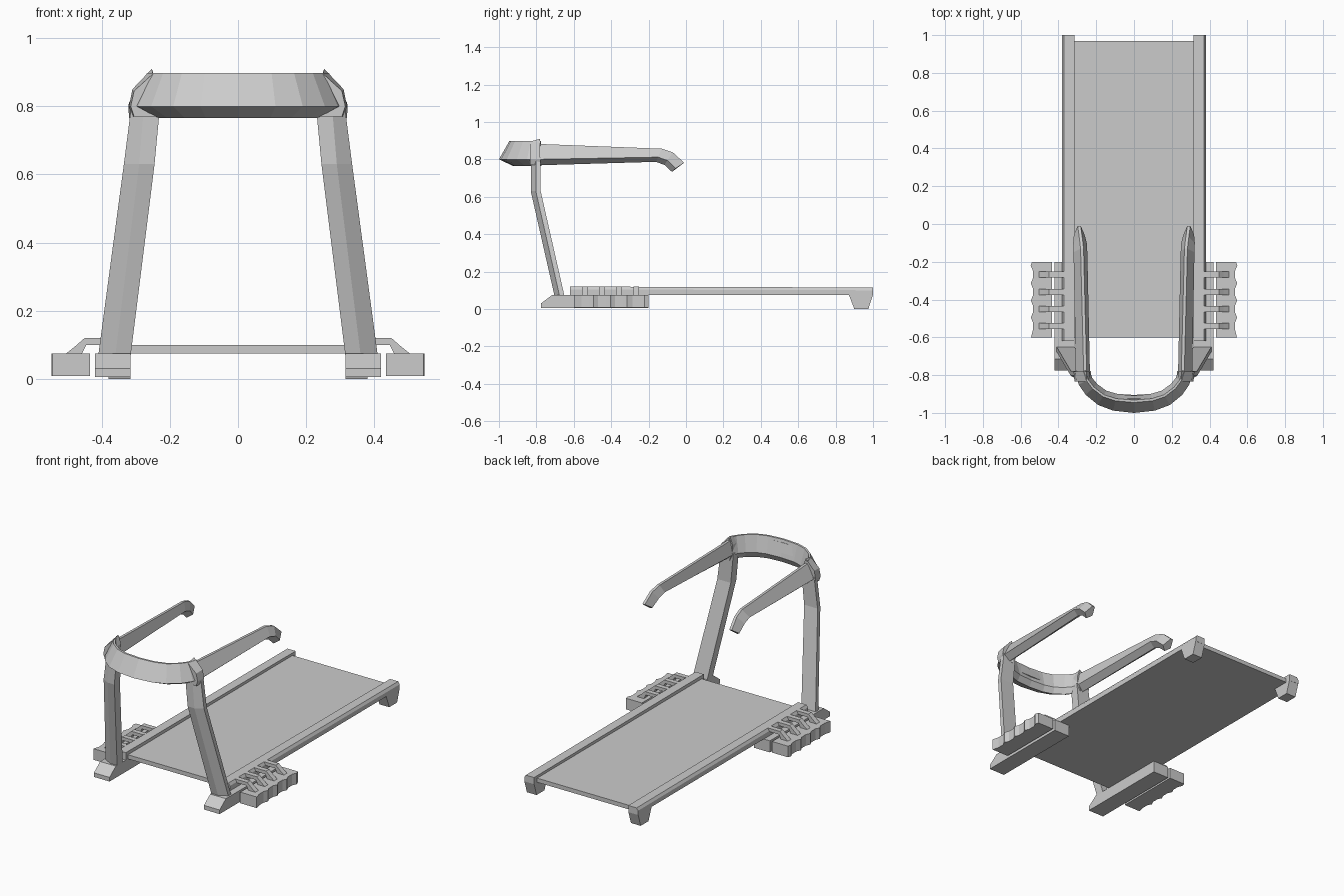
import bpy, bmesh
from mathutils import Vector


def loft(name, sections, mirror=True, open_start=False):
    """Skin a list of closed sections, cap the ends, mirror across x = 0."""
    bm = bmesh.new()
    rings = [[bm.verts.new(p) for p in s] for s in sections]
    n = len(rings[0])
    for a, b in zip(rings, rings[1:]):
        for i in range(n):
            j = (i + 1) % n
            bm.faces.new((a[i], a[j], b[j], b[i]))
    if not open_start:
        bm.faces.new(rings[0])
    bm.faces.new(rings[-1])
    bmesh.ops.recalc_face_normals(bm, faces=bm.faces)
    me = bpy.data.meshes.new(name)
    bm.to_mesh(me)
    bm.free()
    ob = bpy.data.objects.new(name, me)
    bpy.context.collection.objects.link(ob)
    if mirror:
        ob.modifiers.new("Mirror", 'MIRROR').merge_threshold = 0.0005
    return ob


def prism_y(name, xz, y0, y1):
    return loft(name, [[(x, y, z) for x, z in xz] for y in (y0, y1)])


def prism_x(name, yz, x0, x1, mirror=True):
    return loft(name, [[(x, y, z) for y, z in yz] for x in (x0, x1)], mirror)


# Running belt
prism_x("belt", [(-0.6, 0.075), (0.97, 0.075), (0.97, 0.1), (-0.6, 0.1)],
        -0.318, 0.318, mirror=False)

# Side rails, chamfered on the outer edge
rail = [(0.315, 0.075), (0.38, 0.075), (0.38, 0.105), (0.37, 0.12), (0.315, 0.12)]
loft("side_rail", [[(x, -0.62, z) for x, z in rail],
                   [(x, 1.0, z - 0.005 * (z > 0.08)) for x, z in rail]])

# Rear feet
prism_x("rear_foot", [(0.87, 0.078), (1.0, 0.078), (0.975, 0), (0.9, 0)], 0.315, 0.38)

# Front bases with sloped toe
prism_x("front_base", [(-0.775, 0.005), (-0.2, 0.005), (-0.2, 0.075),
                       (-0.715, 0.075), (-0.775, 0.03)], 0.315, 0.42)

# Scalloped outrigger blocks and the ribs that hold them
ribs = [-0.54, -0.45, -0.36, -0.267]
edge = [(0.435, -0.6), (0.545, -0.6)]
for c in ribs:
    edge += [(0.535, c - 0.02), (0.535, c + 0.02), (0.547, c + 0.045)]
edge += [(0.54, -0.2), (0.435, -0.2)]
loft("outrigger_block", [[(x, y, z) for x, y in edge] for z in (0.008, 0.075)])
for c in ribs:
    prism_y("outrigger_rib", [(0.37, 0.12), (0.45, 0.12), (0.475, 0.098), (0.51, 0.07),
                              (0.46, 0.07), (0.455, 0.08), (0.445, 0.1), (0.37, 0.1)],
            c - 0.015, c + 0.015)


# Uprights: five-sided post with a bend
def post(xi, xc, xo, y, z):
    return [(xi, y, z), (xc, y, z), (xo, y + 0.027, z),
            (xo, y + 0.053, z), (xi, y + 0.053, z)]


loft("upright", [post(0.315, 0.36, 0.41, -0.703, 0.07),
                 post(0.245, 0.29, 0.335, -0.83, 0.63),
                 post(0.228, 0.275, 0.312, -0.83, 0.81)])

# Pointed collar where upright, console and arm meet
loft("collar", [
    [(0.24, -0.835, 0.77), (0.235, -0.835, 0.86), (0.25, -0.835, 0.895),
     (0.305, -0.835, 0.845), (0.315, -0.835, 0.80), (0.305, -0.835, 0.77)],
    [(0.24, -0.78, 0.77), (0.235, -0.78, 0.86), (0.253, -0.78, 0.91),
     (0.31, -0.78, 0.85), (0.32, -0.78, 0.80), (0.31, -0.78, 0.77)]])

# Curved console hoop, continuing into the handrail arms
path = [Vector(p) for p in ((0, -1.0), (0.11, -0.988), (0.19, -0.958),
                            (0.255, -0.905), (0.293, -0.85), (0.31, -0.79))]
profile = [(0, 0.80), (0.055, 0.897), (0.068, 0.897), (0.095, 0.80), (0.075, 0.765)]
hoop = []
for i, p in enumerate(path):
    t = path[min(i + 1, len(path) - 1)] - path[max(i - 1, 0)]
    if i == 0:
        t = Vector((1, 0))
    inward = Vector((-t.y, t.x)).normalized()
    f = 1 - 0.04 * i
    hoop.append([(p.x + inward.x * d * f, p.y + inward.y * d * f, z) for d, z in profile])
loft("console_hoop", hoop, open_start=True)


# Arm sections: outer edge, two ridge points, inner edge, keel
def arm(xo, xr, xi, low, top, keel):
    (yl, zl), (yt, zt), (yk, zk) = low, top, keel
    return [(xo, yl, zl), (xr + 0.008, yt, zt), (xr - 0.008, yt, zt),
            (xi, yl, zl), ((xo + xi) / 2, yk, zk)]


loft("handrail_arm", [
    arm(0.308, 0.258, 0.233, (-0.8, 0.80), (-0.8, 0.883), (-0.8, 0.768)),
    arm(0.32, 0.275, 0.247, (-0.15, 0.812), (-0.13, 0.857), (-0.16, 0.787)),
    arm(0.322, 0.282, 0.25, (-0.1, 0.795), (-0.07, 0.837), (-0.115, 0.77)),
    arm(0.318, 0.29, 0.262, (-0.055, 0.752), (-0.01, 0.782), (-0.075, 0.733))])

# Display panel on the inner slope of the console
a, b = Vector((-0.929, 0.88)), Vector((-0.913, 0.825))
out = Vector((0.006, 0.002))
prism_x("display_panel", [a - out, a + out, b + out, b - out], -0.1, 0.1, mirror=False)
